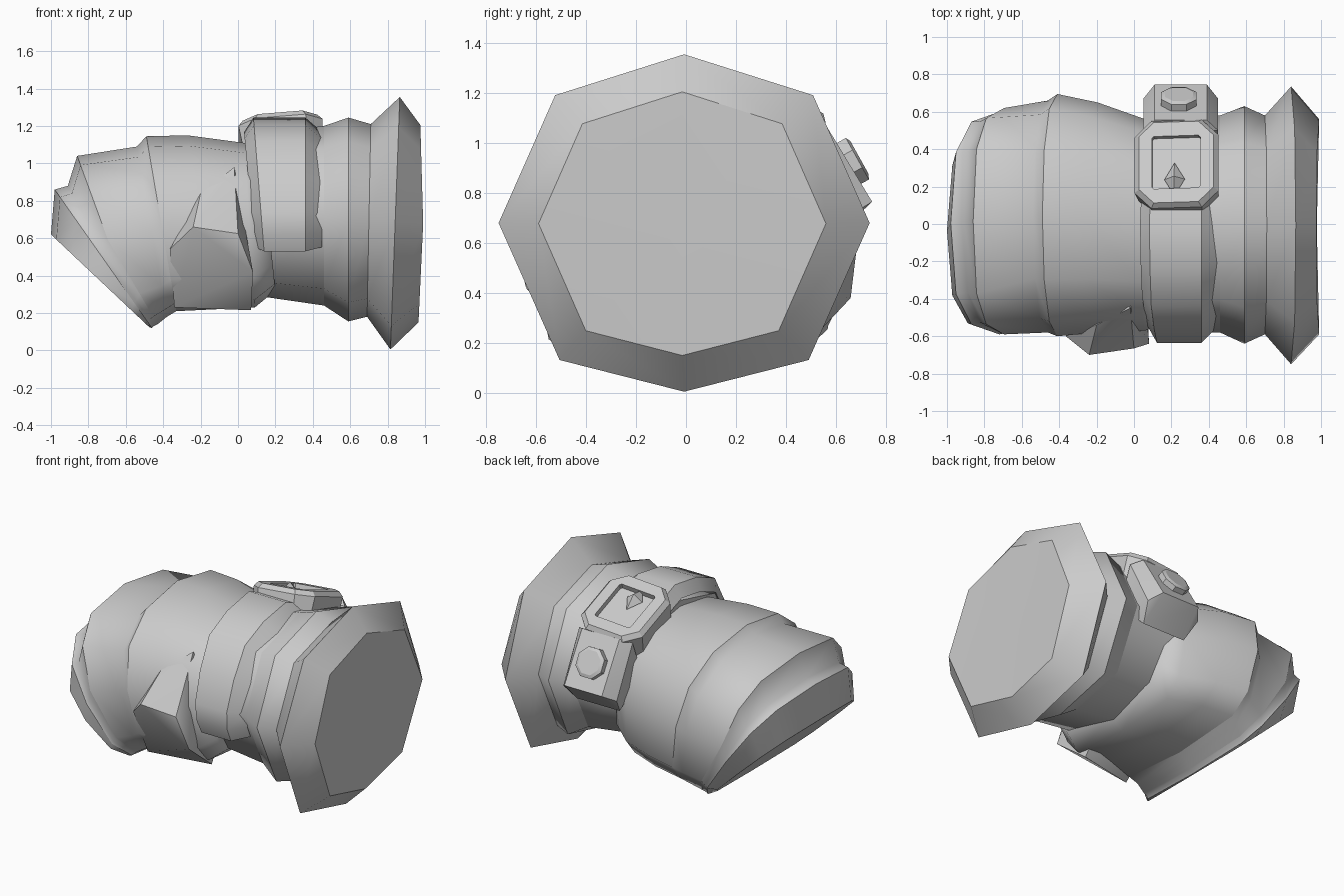
import bpy, bmesh
from math import sin, cos, pi, radians, copysign
from mathutils import Matrix, Vector

if "Cube" in bpy.data.objects:
    bpy.data.objects.remove(bpy.data.objects["Cube"])

grey = bpy.data.materials.new("plain_grey")
grey.use_nodes = True
grey.diffuse_color = (0.6, 0.6, 0.6, 1)
grey.node_tree.nodes["Principled BSDF"].inputs["Base Color"].default_value = (0.6, 0.6, 0.6, 1)


def finish(name, bm, angle=None, matrix=None):
    """Turn a bmesh into a named, shaded object."""
    bmesh.ops.recalc_face_normals(bm, faces=bm.faces)
    if matrix:
        bm.transform(matrix)
    mesh = bpy.data.meshes.new(name)
    for face in bm.faces:
        face.smooth = angle is None
    bm.to_mesh(mesh)
    bm.free()
    mesh.materials.append(grey)
    obj = bpy.data.objects.new(name, mesh)
    bpy.context.collection.objects.link(obj)
    if angle:
        bpy.ops.object.select_all(action="DESELECT")
        obj.select_set(True)
        bpy.context.view_layer.objects.active = obj
        bpy.ops.object.shade_smooth_by_angle(angle=radians(angle))
    return obj


def loft(name, rings, sharp=(), angle=None, matrix=None):
    """Skin closed rings of points; the listed rings become hard edges."""
    bm = bmesh.new()
    loops = [[bm.verts.new(p) for p in ring] for ring in rings]
    n = len(loops[0])
    for a, b in zip(loops, loops[1:]):
        for i in range(n):
            j = (i + 1) % n
            bm.faces.new((a[i], a[j], b[j], b[i]))
    caps = [bm.faces.new(loops[0]), bm.faces.new(loops[-1])]
    for index in sharp:
        for i in range(n):
            edge = bm.edges.get((loops[index][i], loops[index][i - 1]))
            edge.smooth = False
    bmesh.ops.poke(bm, faces=caps)
    return finish(name, bm, angle, matrix)


def hull(name, points, angle):
    bm = bmesh.new()
    for p in points:
        bm.verts.new(p)
    bmesh.ops.convex_hull(bm, input=bm.verts)
    return finish(name, bm, angle)


def oval(n, upper, lower, x_top, x_low, top, low, front, back, bulge=0.0):
    """Leaning cross-section round the x axis; upper and lower set its roundness in y and z."""
    points = []
    for i in range(n):
        c, s = cos(2 * pi * i / n), sin(2 * pi * i / n)
        y_power, z_power = upper if c > 0 else lower
        s = copysign(abs(s) ** y_power, s) if abs(s) > .01 else 0
        c = copysign(abs(c) ** z_power, c)
        x = (x_top + x_low) / 2 + c * (x_top - x_low) / 2 + bulge * (1 - abs(c))
        y = (front + back) / 2 + s * (back - front) / 2
        z = (top + low) / 2 + c * (top - low) / 2
        points.append((x, y, z))
    return points


def outline(hx, hy, cut, z):
    """Rectangle with cut corners at height z."""
    return [(hx, cut - hy, z), (hx, hy - cut, z), (hx - cut, hy, z), (cut - hx, hy, z),
            (-hx, hy - cut, z), (-hx, cut - hy, z), (cut - hx, -hy, z), (hx - cut, -hy, z)]


# Eight-sided sleeve with raised rib and flared cuff
sleeve = [
    (.04, .15, 1.15, .285, -.57, .56),
    (.46, .46, 1.2, .24, -.58, .58),
    (.59, .59, 1.245, .155, -.64, .63),
    (.71, .69, 1.21, .18, -.59, .58),
    (.865, .815, 1.355, .005, -.75, .735),
    (.975, .965, 1.205, .15, -.59, .56, .02),
]
loft("sleeve", [oval(8, (1.05, .8), (1.15, .6), *r) for r in sleeve], sharp=range(6))

# Closed hand, widening from the wrist
hand = [
    (.12, .2, 1.1, .32, -.53, .51),
    (.03, .09, 1.11, .23, -.57, .56),
    (-.27, -.12, 1.15, .22, -.58, .65),
    (-.49, -.33, 1.145, .21, -.6, .695),
    (-.54, -.38, 1.09, .18, -.58, .66),
]
# Folded fingers: ridge, groove, lip and the slanted underside
fingers = [
    (-.86, -.43, 1.04, .14, -.59, .62, -.05),
    (-.91, -.45, .88, .13, -.58, .6, -.03),
    (-.98, -.46, .86, .12, -.59, .6),
    (-1, -.475, .62, .125, -.58, .51),
]
low_corner = (.4, .65)
loft("hand", [oval(12, (.9, .9), low_corner, *r) for r in hand]
     + [oval(12, (.65, .8), low_corner, *r) for r in fingers], sharp=(3, 5, 7, 8))

# Thumb stub at the front of the hand
hull("thumb", [(-.365, -.6, .54), (-.24, -.7, .66), (0, -.665, .625), (.08, -.64, .42),
               (-.34, -.48, .23), (.07, -.38, .215), (-.2, -.54, .84), (-.02, -.45, .98),
               (-.3, -.2, .4), (.05, -.2, .5)], 35)

# Strap wrapped over the front and top of the sleeve
strap = []
for y, z in [(-.59, .53), (-.63, .62), (-.635, .74), (-.56, .93), (-.44, 1.12),
             (-.24, 1.205), (0, 1.245), (.36, 1.09)]:
    lean = .08 * (1.15 - z)
    inner_y, inner_z = y * .86, .69 + (z - .69) * .86
    strap.append([(.04 + lean, inner_y, inner_z), (.09 + lean, y, z),
                  (.36, y, z), (.45, inner_y, inner_z)])
loft("strap", strap, angle=37)

# Square-faced dial with a sunken window and a pointer
tilt = Matrix.Rotation(radians(-21), 4, "X") @ Matrix.Rotation(radians(-5), 4, "Y")
dial = Matrix.Translation((.23, .31, 1.135)) @ tilt
loft("dial_case", [outline(.21, .24, .08, -.12), outline(.225, .25, .09, .03),
                   outline(.2, .23, .08, .06), outline(.13, .15, .01, .06),
                   outline(.13, .15, .01, .025)], angle=20, matrix=dial)
pointer = [Vector(p) for p in ((.055, 0, 0), (0, .095, 0), (0, 0, .05))]
center = dial @ Vector((-.01, -.09, .035))
hull("pointer", [center + tilt @ p * side for p in pointer for side in (1, -1)], 20)

# Wedge box behind the dial, with a round button
box = []
for wide, y, z in [(.14, .555, 1.08), (.14, .745, .765), (.2, .5, 1.05), (.2, .67, .72),
                   (.16, .58, .61), (.2, .4, .8)]:
    box += [(.25 - wide, y, z), (.25 + wide, y, z)]
hull("side_box", box, 20)
knob = Matrix.Translation((.24, .655, .92)) @ Matrix.Rotation(radians(-61), 4, "X")
loft("button", [outline(.095, .095, .055, -.03), outline(.095, .095, .055, .035),
                outline(.075, .075, .043, .045)], angle=25, matrix=knob)
